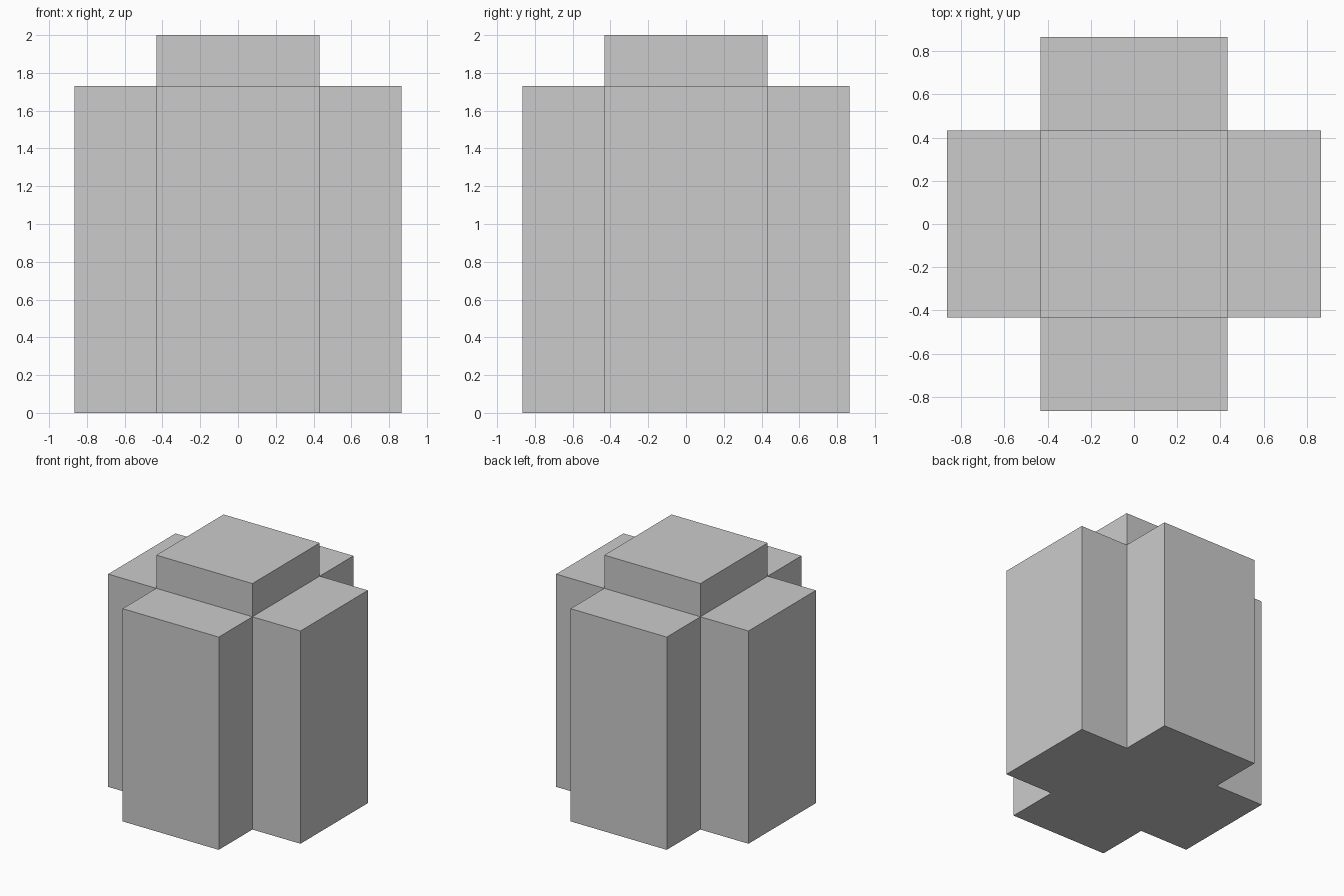
import bpy, bmesh
from mathutils import Vector

if "Cube" in bpy.data.objects:
    bpy.data.objects.remove(bpy.data.objects["Cube"])

HALF = 0.865       # reach of each arm from the centre
CORE = 0.4325      # half width of the core and arms
ARM_TOP = 1.73
CORE_TOP = 2.0

bm = bmesh.new()

# Cross-shaped footprint: a 3 x 3 grid without its corner cells
steps = (-HALF, -CORE, CORE, HALF)
verts = [[bm.verts.new((x, y, 0)) for y in steps] for x in steps]
for i in range(3):
    for j in range(3):
        if i == 1 or j == 1:
            bm.faces.new((verts[i][j], verts[i + 1][j],
                          verts[i + 1][j + 1], verts[i][j + 1]))


def raise_faces(faces, height):
    """Extrude a face region upwards and return its new top faces."""
    geom = bmesh.ops.extrude_face_region(bm, geom=faces)["geom"]
    bmesh.ops.translate(bm, vec=(0, 0, height),
                        verts=[g for g in geom if isinstance(g, bmesh.types.BMVert)])
    return [g for g in geom if isinstance(g, bmesh.types.BMFace)]


# Arms and core rise together, keeping the underside closed
base = bm.faces[:]
bottom = bmesh.ops.duplicate(bm, geom=base)["geom"]
tops = raise_faces(base, ARM_TOP)

# The central cell rises further as the raised cap
centre = [f for f in tops if f.calc_center_median().xy.length < 0.01]
raise_faces(centre, CORE_TOP - ARM_TOP)

# Weld the underside and clean up
bmesh.ops.remove_doubles(bm, verts=bm.verts[:], dist=1e-4)
bmesh.ops.recalc_face_normals(bm, faces=bm.faces[:])

mesh = bpy.data.meshes.new("cross_block")
bm.to_mesh(mesh)
bm.free()
bpy.context.collection.objects.link(bpy.data.objects.new("cross_block", mesh))
